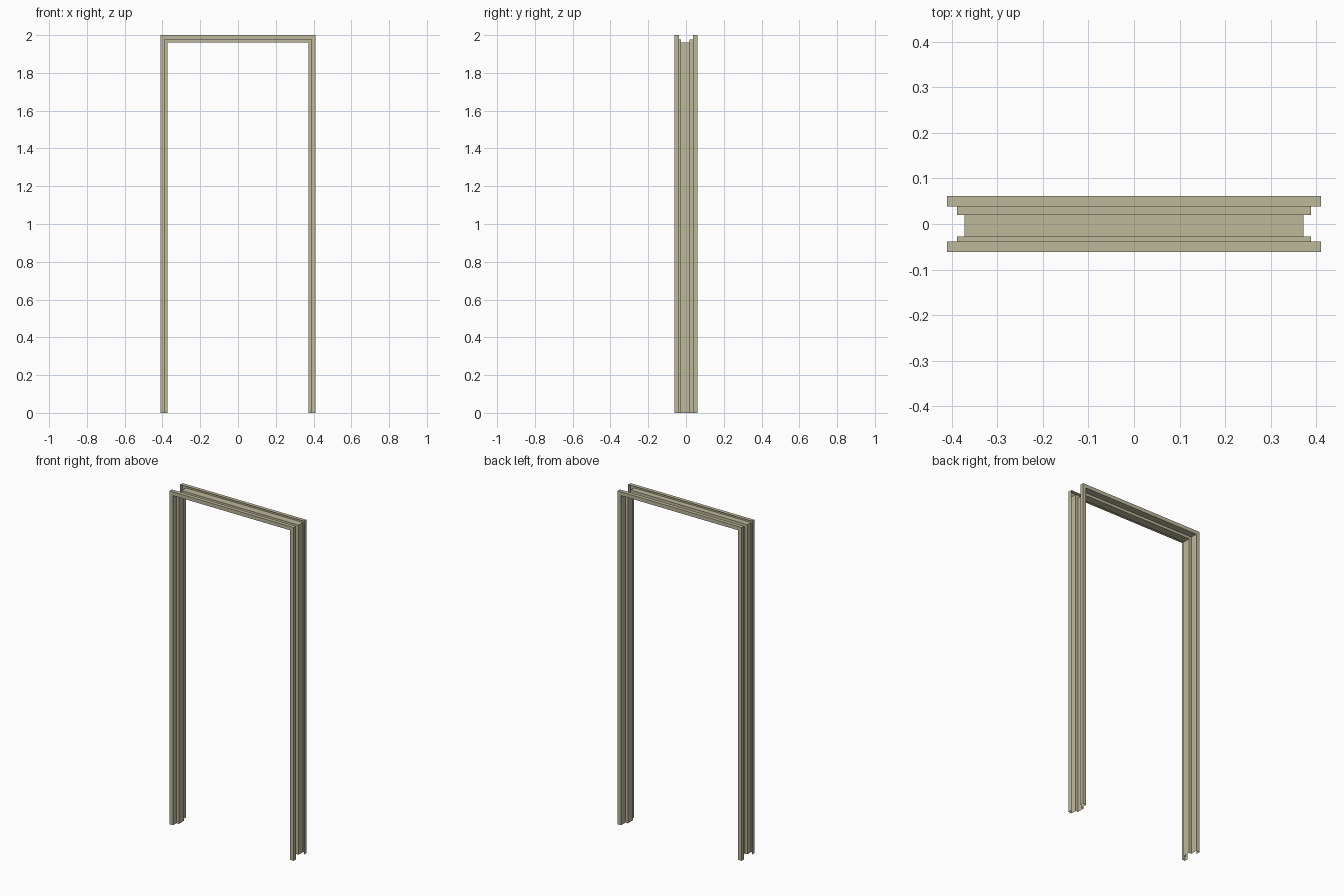
import bpy
import bmesh

if "Cube" in bpy.data.objects:
    bpy.data.objects.remove(bpy.data.objects["Cube"])

HALF_W, HEIGHT = 0.411, 2.0

# Folded sheet profile: (depth in from outer edge, y) - lip, face, rebate, stop, rebate, face, lip
profile = [(0, -0.038), (0, -0.061), (0.0225, -0.061), (0.0225, -0.0275),
           (0.0385, -0.0275), (0.0385, 0.0195), (0.0225, 0.0195),
           (0.0225, 0.061), (0, 0.061), (0, 0.038)]


def ring(bm, side, at_top):
    """One copy of the profile at a foot or a mitred corner."""
    return [bm.verts.new((side * (HALF_W - d), y, HEIGHT - d if at_top else 0))
            for d, y in profile]


# Sweep the thin sheet up the left jamb, across the head and down the right jamb
bm = bmesh.new()
rings = [ring(bm, -1, False), ring(bm, -1, True), ring(bm, 1, True), ring(bm, 1, False)]
for a, b in zip(rings, rings[1:]):
    for i in range(len(profile) - 1):
        bm.faces.new((a[i], a[i + 1], b[i + 1], b[i]))
mesh = bpy.data.meshes.new("door_frame")
bm.to_mesh(mesh)
bm.free()
frame = bpy.data.objects.new("door_frame", mesh)
bpy.context.collection.objects.link(frame)

# Olive-grey painted metal
paint = bpy.data.materials.new("olive_grey_paint")
paint.diffuse_color = (0.51, 0.48, 0.33, 1)
paint.use_nodes = True
paint.node_tree.nodes["Principled BSDF"].inputs["Base Color"].default_value = paint.diffuse_color
mesh.materials.append(paint)
